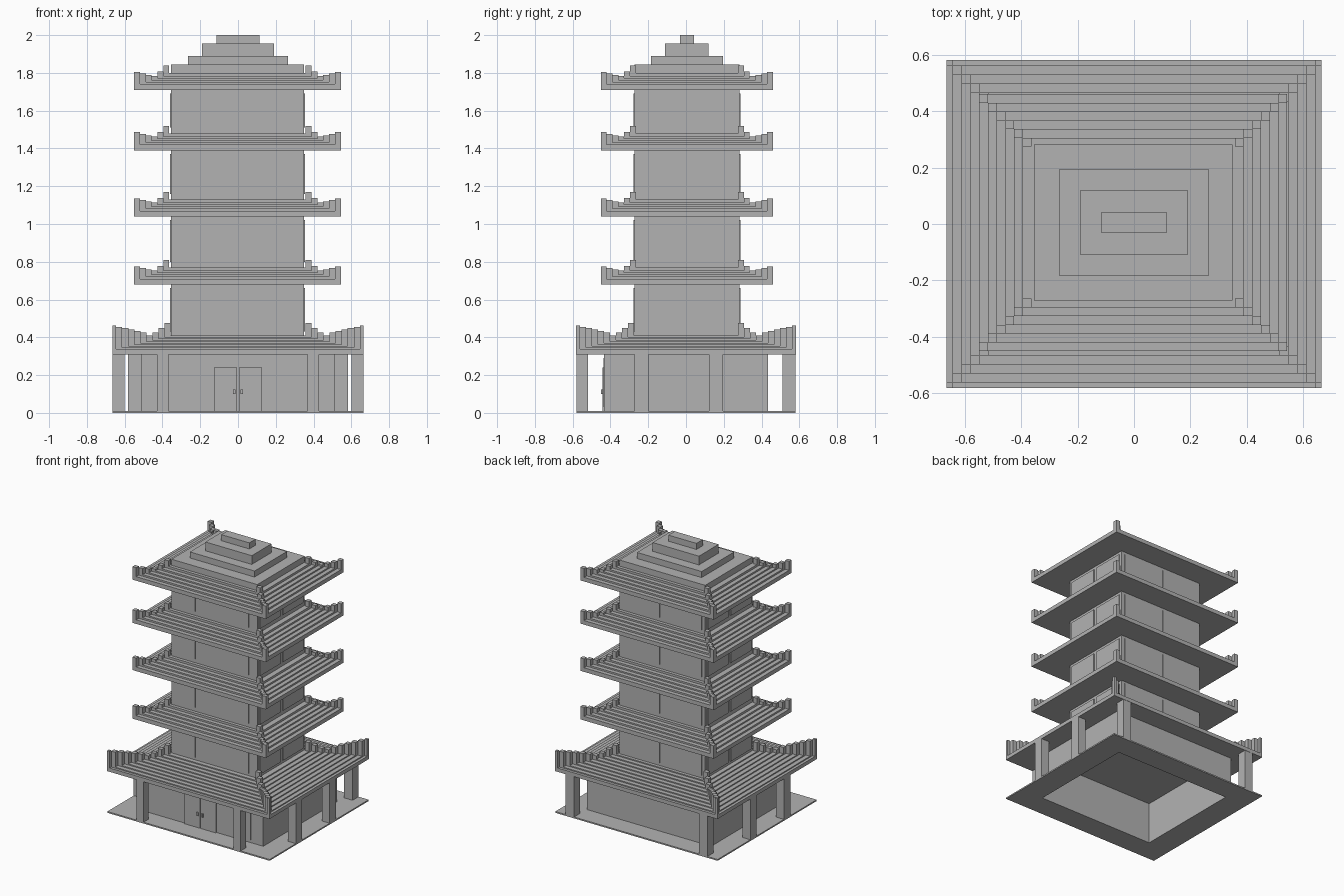
import bpy
import bmesh
from mathutils import Matrix, Vector

if "Cube" in bpy.data.objects:
    bpy.data.objects.remove(bpy.data.objects["Cube"], do_unlink=True)

stone = bpy.data.materials.new("plain_grey")
stone.use_nodes = True
GREY = (0.45, 0.45, 0.45, 1)
stone.diffuse_color = GREY
stone.node_tree.nodes["Principled BSDF"].inputs["Base Color"].default_value = GREY


def build(name, boxes):
    """One flat-shaded object from boxes given as (x0, x1, y0, y1, z0, z1)."""
    bm = bmesh.new()
    for x0, x1, y0, y1, z0, z1 in boxes:
        centre = Vector((x0 + x1, y0 + y1, z0 + z1)) / 2
        size = Matrix.Diagonal((x1 - x0, y1 - y0, z1 - z0, 1))
        bmesh.ops.create_cube(bm, size=1, matrix=Matrix.Translation(centre) @ size)
    mesh = bpy.data.meshes.new(name)
    bm.to_mesh(mesh)
    bm.free()
    mesh.materials.append(stone)
    obj = bpy.data.objects.new(name, mesh)
    bpy.context.collection.objects.link(obj)
    return obj


def ring(hx, hy, ix, iy, z0, z1):
    """Four boxes round a rectangular opening."""
    return [(-hx, hx, -hy, -iy, z0, z1), (-hx, hx, iy, hy, z0, z1),
            (-hx, -ix, -iy, iy, z0, z1), (ix, hx, -iy, iy, z0, z1)]


def roof(name, cx, cy, hx, hy, base, insets, tops, hips):
    """Stepped roof with a stepped ridge of blocks along each hip."""
    tiers, ridge = [], []
    low = base
    for i, (top, hip) in enumerate(zip(tops, hips)):
        ax, ay = hx - insets[i], hy - insets[i]
        bx, by = hx - insets[i + 1], hy - insets[i + 1]
        tiers.append((cx - ax, cx + ax, cy - ay, cy + ay, low, base + top))
        low = base + top
        for sx in (-1, 1):
            for sy in (-1, 1):
                xs = sorted((cx + sx * ax, cx + sx * bx))
                ys = sorted((cy + sy * ay, cy + sy * by))
                ridge.append((*xs, *ys, low, base + hip))
    build(name + "_tiers", tiers)
    build(name + "_hip_ridges", ridge)


# Ground floor: open-bottomed hall on a thin terrace
build("terrace", ring(0.665, 0.58, 0.48, 0.41, 0, 0.01))
build("hall_walls", ring(0.51, 0.433, 0.48, 0.41, 0.01, 0.31))

# Columns round the terrace
columns = []
for s in (-1, 1):
    columns.append((s * 0.398 - 0.03, s * 0.398 + 0.03, -0.58, -0.52, 0.01, 0.31))
    columns.append((s * 0.547 - 0.035, s * 0.547 + 0.035, 0.51, 0.58, 0.01, 0.31))
    for y in (-0.235, 0.16):
        columns.append((s * 0.633 - 0.032, s * 0.633 + 0.032, y - 0.037, y + 0.037, 0.01, 0.31))
build("columns", columns)

# Double door, side panels and handles
doors, handles, panels = [], [], []
for s in (-1, 1):
    doors.append((s * 0.066 - 0.062, s * 0.066 + 0.062, -0.442, -0.433, 0.01, 0.24))
    panels.append((s * 0.28 - 0.13, s * 0.28 + 0.13, -0.438, -0.433, 0.03, 0.29))
    handles.append((s * 0.02 - 0.006, s * 0.02 + 0.006, -0.45, -0.442, 0.10, 0.125))
build("door_leaves", doors)
build("door_handles", handles)
build("hall_front_panels", panels)

# Broad lower roof
lower_insets = [0] + [0.02 + 0.032 * i for i in range(10)]
roof("lower_roof", 0, 0, 0.665, 0.582, 0.31, lower_insets,
     [0.028, 0.036, 0.044, 0.052, 0.06, 0.068, 0.076, 0.084, 0.092, 0.1],
     [0.152, 0.146, 0.14, 0.132, 0.124, 0.115, 0.1, 0.115, 0.14, 0.165])

# Tower core
CX, CY = -0.003, 0.005
TX, TY = 0.352, 0.277
build("tower_core", [(CX - TX, CX + TX, CY - TY, CY + TY, 0.4, 1.845)])

# Four upper roofs
levels = [0.68, 1.04, 1.39, 1.71]
upper_insets = [0.031 * i for i in range(7)]
for n, z in enumerate(levels, 1):
    roof(f"upper_roof_{n}", CX, CY, 0.547, 0.456, z, upper_insets,
         [0.03, 0.042, 0.052, 0.062, 0.074, 0.09],
         [0.096, 0.086, 0.078, 0.074, 0.097, 0.13])

# Thin wall panels on each storey
for n, (z0, z1) in enumerate(zip([0.43, 0.8, 1.16, 1.51], levels), 1):
    top = z1 - 0.02
    plates = []
    for s in (-1, 1):
        x, y, t = CX + s * 0.172, CY + s * 0.135, 0.006
        plates.append((x - 0.155, x + 0.155, CY + TY, CY + TY + t, z0, top))
        x = CX + s * 0.22
        plates.append((x - 0.065, x + 0.065, CY - TY - t, CY - TY, z0, top))
        for side in (-1, 1):
            wall = sorted((CX + side * TX, CX + side * (TX + t)))
            plates.append((*wall, y - 0.12, y + 0.12, z0, top))
    build(f"storey_{n}_panels", plates)

# Stepped cap
cap = []
for hx, hy, z0, z1 in ((0.265, 0.19, 1.845, 1.89),
                       (0.19, 0.115, 1.89, 1.955),
                       (0.115, 0.037, 1.955, 2.0)):
    cap.append((-hx, hx, CY - hy, CY + hy, z0, z1))
build("stepped_cap", cap)
